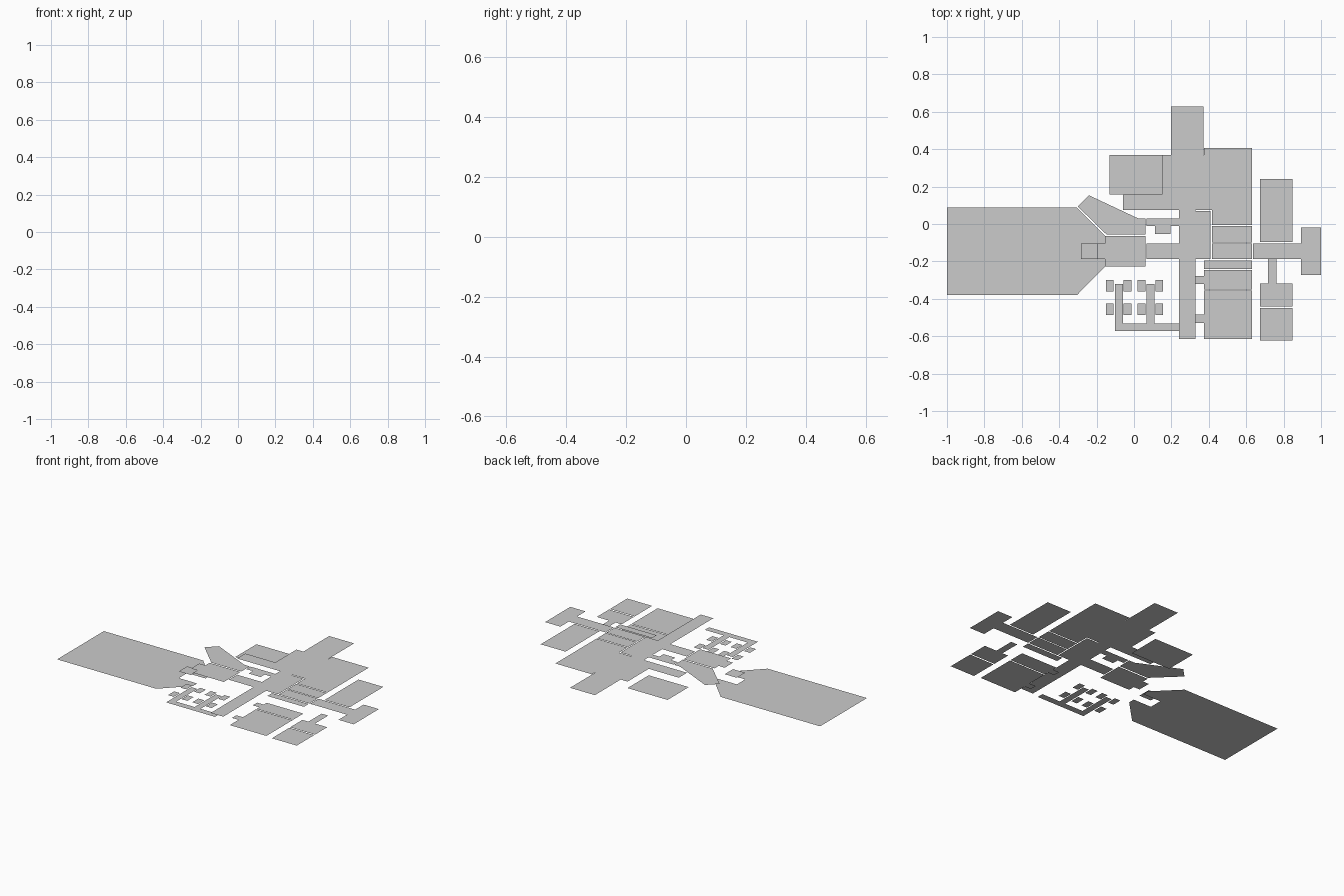
import bpy

GROUND, HALF, UPPER = 0.0, 0.042, 0.083   # the three floor levels


def floor(name, z, outlines):
    """One flat floor object made of one or more outlines lying at height z."""
    verts, faces = [], []
    for pts in outlines:
        # keep every face pointing up
        area = sum(a[0] * b[1] - b[0] * a[1] for a, b in zip(pts, pts[1:] + pts[:1]))
        if area < 0:
            pts = pts[::-1]
        faces.append(list(range(len(verts), len(verts) + len(pts))))
        verts += [(x, y - 0.004, z) for x, y in pts]
    mesh = bpy.data.meshes.new(name)
    mesh.from_pydata(verts, [], faces)
    obj = bpy.data.objects.new(name, mesh)
    bpy.context.collection.objects.link(obj)
    return obj


def rect(x0, y0, x1, y1):
    return [(x0, y0), (x1, y0), (x1, y1), (x0, y1)]


def room(name, z, *box):
    return floor(name, z, [rect(*box)])


# large forecourt with a tapered end and a notch for the doorway
floor("forecourt", GROUND, [[(-1, -0.376), (-0.305, -0.376), (-0.155, -0.224), (-0.155, -0.183),
                             (-0.283, -0.183), (-0.283, -0.1), (-0.155, -0.1),
                             (-0.155, -0.059), (-0.305, 0.092), (-1, 0.092)]])
room("door_step", HALF, -0.283, -0.183, -0.198, -0.1)

# entrance hall and the angled room beside it
floor("entrance_hall", UPPER, [[(-0.155, -0.224), (0.061, -0.224), (0.061, -0.059),
                                (-0.155, -0.059), (-0.155, -0.1), (-0.198, -0.1),
                                (-0.198, -0.183), (-0.155, -0.183)]])
floor("angled_room", UPPER, [[(-0.148, -0.051), (0.061, -0.051), (0.061, 0.034), (0.022, 0.034),
                              (-0.24, 0.157), (-0.3, 0.097)]])

# corridors
room("main_corridor", UPPER, 0.24, -0.612, 0.328, 0.08)
room("west_passage", UPPER, 0.067, -0.183, 0.24, -0.1)
room("crossing", UPPER, 0.328, -0.183, 0.41, 0.074)
room("middle_passage", UPPER, 0.416, -0.183, 0.63, -0.1)
room("east_passage", UPPER, 0.636, -0.183, 0.893, -0.1)
room("end_room", UPPER, 0.893, -0.268, 1, -0.016)
floor("washroom", UPPER, [[(0.067, -0.008), (0.112, -0.008), (0.112, -0.049), (0.195, -0.049),
                           (0.195, -0.008), (0.24, -0.008), (0.24, 0.034), (0.067, 0.034)]])

# northern rooms
room("north_west_room", HALF, -0.13, 0.162, 0.15, 0.374)
floor("north_lobby", UPPER, [[(-0.06, 0.08), (0.374, 0.08), (0.374, 0.374), (0.15, 0.374),
                              (0.15, 0.162), (-0.06, 0.162)]])
room("north_room", UPPER, 0.198, 0.374, 0.372, 0.632)
floor("great_hall", UPPER, [[(0.416, -0.002), (0.63, -0.002), (0.63, 0.41), (0.374, 0.41),
                             (0.374, 0.08), (0.416, 0.08)]])
room("hall_store", UPPER, 0.416, -0.095, 0.63, -0.008)

# eastern rooms
room("east_room", UPPER, 0.674, -0.093, 0.848, 0.245)
room("east_link", HALF, 0.716, -0.315, 0.762, -0.183)
room("east_office", HALF, 0.674, -0.438, 0.848, -0.315)
room("south_east_room", HALF, 0.674, -0.62, 0.848, -0.446)

# southern rooms
room("south_strip", UPPER, 0.374, -0.237, 0.63, -0.19)
room("south_store", HALF, 0.374, -0.345, 0.63, -0.243)
for i, y in enumerate((-0.317, -0.525)):
    room(f"south_doorway_{i + 1}", HALF, 0.328, y, 0.374, y + 0.044)

# grid of small bays
cuts_x = (0.374, 0.459, 0.544, 0.63)
cuts_y = (-0.612, -0.56, -0.508, -0.456, -0.404, -0.351)
floor("small_bays", HALF, [rect(x0, y0, x1, y1)
                           for x0, x1 in zip(cuts_x, cuts_x[1:])
                           for y0, y1 in zip(cuts_y, cuts_y[1:])])

# forked corridor with eight cells either side of its arms
floor("forked_corridor", HALF, [[(-0.102, -0.569), (0.24, -0.569), (0.24, -0.527), (0.11, -0.527),
                                 (0.11, -0.317), (0.068, -0.317), (0.068, -0.527),
                                 (-0.06, -0.527), (-0.06, -0.317), (-0.102, -0.317)]])
count = 0
for x in (-0.15, -0.055, 0.02, 0.115):
    for y in (-0.358, -0.482):
        count += 1
        room(f"cell_{count}", HALF, x, y, x + 0.041, y + 0.062)
